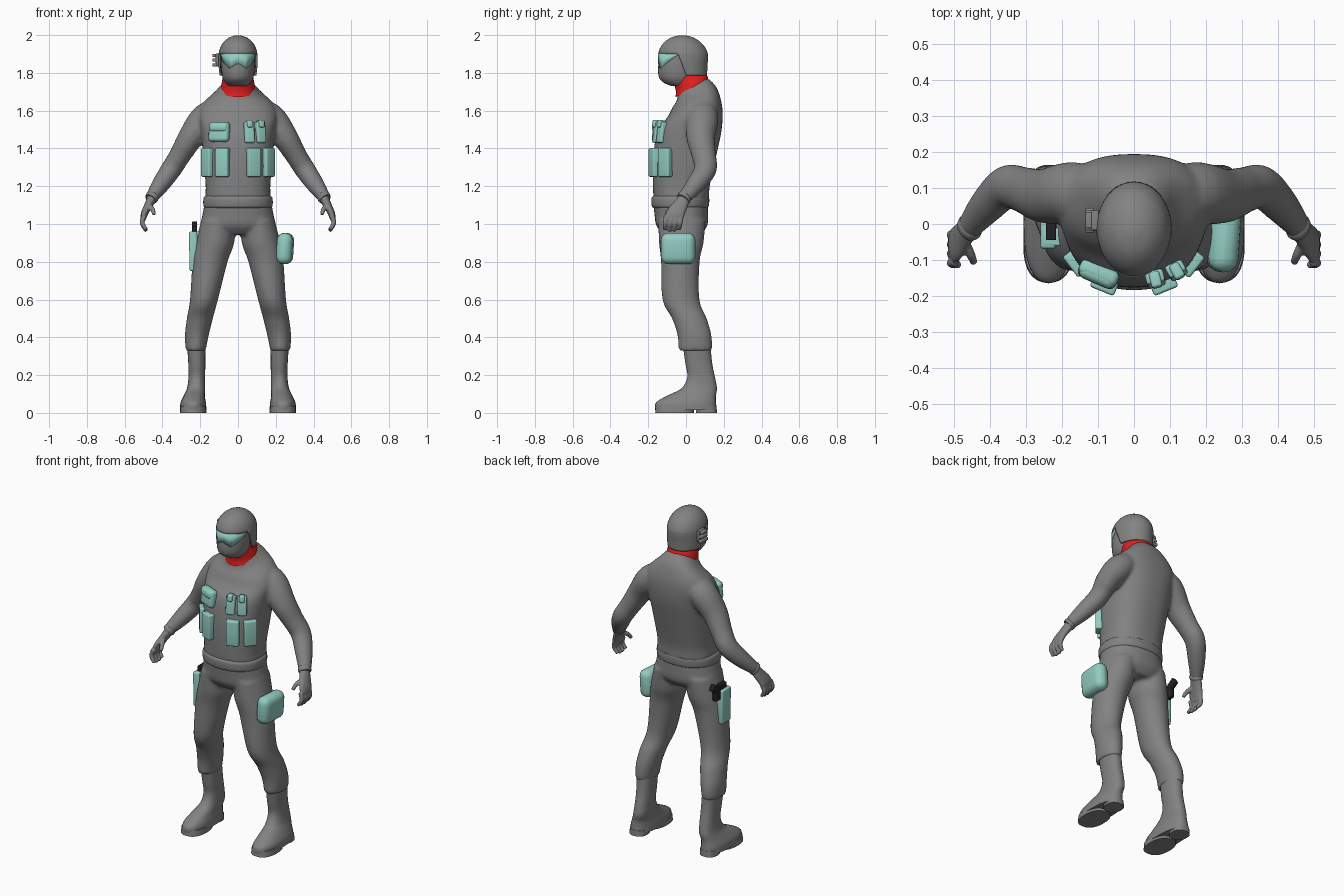
import bpy, bmesh, math
from mathutils import Vector

cube = bpy.data.objects.get("Cube")
if cube:
    bpy.data.objects.remove(cube, do_unlink=True)


def material(name, rgb):
    m = bpy.data.materials.new(name)
    m.use_nodes = True
    m.diffuse_color = (*rgb, 1)
    m.node_tree.nodes["Principled BSDF"].inputs["Base Color"].default_value = (*rgb, 1)
    return m


GRAY = material("uniform gray", (.225, .225, .225))
TEAL = material("pouch teal", (.29, .61, .54))
RED = material("collar red", (.78, .014, .014))
BLACK = material("grip black", (.015, .015, .017))


def finish(bm, name, mat, voxel=0, smooth=5, angle=40):
    """Turn a bmesh into an object; voxel fuses overlapping shapes."""
    bmesh.ops.recalc_face_normals(bm, faces=bm.faces)
    mesh = bpy.data.meshes.new(name)
    bm.to_mesh(mesh)
    bm.free()
    mesh.materials.append(mat)
    ob = bpy.data.objects.new(name, mesh)
    bpy.context.collection.objects.link(ob)
    if voxel:
        r = ob.modifiers.new("fuse", 'REMESH')
        r.mode, r.voxel_size, r.use_smooth_shade = 'VOXEL', voxel, True
        s = ob.modifiers.new("soften", 'SMOOTH')
        s.iterations, s.factor = smooth, .5
    else:
        bpy.ops.object.select_all(action='DESELECT')
        ob.select_set(True)
        bpy.context.view_layer.objects.active = ob
        bpy.ops.object.shade_smooth_by_angle(angle=math.radians(angle))
    return ob


def spline(rows, steps=4):
    """Smoothly interpolate rows of numbers."""
    out = []
    for i in range(len(rows) - 1):
        p = [rows[max(0, min(len(rows) - 1, i + k))] for k in (-1, 0, 1, 2)]
        for j in range(steps):
            t = j / steps
            out.append([b + .5 * t * (c - a + t * (2*a - 5*b + 4*c - d + t * (3*(b - c) + d - a)))
                        for a, b, c, d in zip(*p)])
    return out + [list(rows[-1])]


def skin(bm, frames, power=2, seg=32):
    """Bridge elliptical rings given as (centre, axis, axis)."""
    rings = []
    for c, u, v in frames:
        ring = []
        for k in range(seg):
            a = 2 * math.pi * k / seg
            ca, sa = math.cos(a), math.sin(a)
            ring.append(bm.verts.new(c + u * math.copysign(abs(ca) ** (2 / power), ca)
                                     + v * math.copysign(abs(sa) ** (2 / power), sa)))
        rings.append(ring)
    for lo, hi in zip(rings, rings[1:]):
        for k in range(seg):
            n = (k + 1) % seg
            bm.faces.new((lo[k], lo[n], hi[n], hi[k]))
    bm.faces.new(rings[0])
    bm.faces.new(rings[-1])


def loft(bm, rows, side=1, power=2, seg=32):
    """Level rings: x, y, z, half width, half depth, tilt."""
    rows = [tuple(r) + (0,) * (6 - len(r)) for r in rows]
    skin(bm, [(Vector((side * x, y, z)), Vector((w, 0, 0)), Vector((0, d, d * t)))
              for x, y, z, w, d, t in spline(rows)], power, seg)


def limb(bm, rows, side=1, seg=20):
    """Rings square to a path: x, y, z, half thickness, half breadth."""
    rows = spline(rows)
    pts = [Vector((side * r[0], r[1], r[2])) for r in rows]
    frames = []
    for i, r in enumerate(rows):
        t = (pts[min(i + 1, len(pts) - 1)] - pts[max(i - 1, 0)]).normalized()
        v = (Vector((0, 1, 0)) - t * t.y).normalized()
        frames.append((pts[i], v.cross(t) * r[3], v * r[4]))
    skin(bm, frames, seg=seg)


def box(name, loc, size, mat, rot=(0, 0, 0), bevel=.008):
    bm = bmesh.new()
    bmesh.ops.create_cube(bm, size=1)
    for v in bm.verts:
        v.co = Vector([c * s for c, s in zip(v.co, size)])
    bmesh.ops.bevel(bm, geom=bm.edges[:], offset=bevel, segments=4, profile=.5, affect='EDGES')
    ob = finish(bm, name, mat, angle=50)
    ob.location, ob.rotation_euler = loc, rot
    return ob


SIDES = (1, -1)

# Jacket with sleeves
bm = bmesh.new()
loft(bm, [(0, -.025, 1.13, .174, .147), (0, -.025, 1.2, .171, .15), (0, -.015, 1.3, .179, .161),
          (0, 0, 1.4, .187, .169), (0, .02, 1.5, .198, .169), (0, .048, 1.58, .208, .146, .1),
          (0, .055, 1.64, .182, .128, .2), (0, .055, 1.695, .12, .102, .35),
          (0, .035, 1.74, .078, .079, .42)], power=2.4, seg=48)
for s in SIDES:
    limb(bm, [(.11, .08, 1.6, .07, .08), (.178, .086, 1.553, .08, .086), (.25, .078, 1.458, .068, .076),
              (.308, .095, 1.362, .057, .064), (.355, .102, 1.288, .055, .06), (.412, .047, 1.205, .047, .05),
              (.46, -.012, 1.137, .032, .036)], s)
finish(bm, "jacket", GRAY, voxel=.01)

# Trousers
bm = bmesh.new()
loft(bm, [(0, -.03, 1.12, .175, .145), (0, -.025, 1.05, .188, .142), (0, -.022, .99, .195, .135),
          (0, -.02, .945, .13, .1)], power=2.2)
for s in SIDES:
    loft(bm, [(.105, -.022, 1.02, .09, .125), (.122, -.025, .9, .102, .118), (.148, -.03, .8, .093, .102),
              (.18, -.027, .6, .074, .098), (.202, .018, .5, .069, .092), (.218, .045, .41, .063, .09),
              (.224, .05, .33, .053, .09)], s)
finish(bm, "trousers", GRAY, voxel=.01)

# Belt
bm = bmesh.new()
loft(bm, [(0, -.03, 1.085, .174, .142), (0, -.03, 1.096, .183, .151), (0, -.03, 1.134, .183, .153),
          (0, -.03, 1.148, .174, .145)], power=2.2, seg=48)
finish(bm, "belt", GRAY, angle=60)

for s in SIDES:
    side = "left" if s > 0 else "right"
    # Boot with sole and heel
    bm = bmesh.new()
    loft(bm, [(.237, 0, .016, .07, .163), (.237, 0, .055, .067, .159), (.232, .028, .09, .056, .13),
              (.222, .07, .13, .048, .094), (.218, .08, .19, .044, .073), (.218, .068, .26, .045, .071),
              (.221, .057, .35, .048, .073)], s, power=2.3)
    finish(bm, side + "_boot", GRAY, angle=60)
    for part, y, w, d in (("sole", -.06, .07, .103), ("heel", .108, .052, .056)):
        bm = bmesh.new()
        loft(bm, [(.237, y, 0, w, d), (.237, y, .035, w * .96, d * .96)], s, power=2.4)
        finish(bm, side + "_" + part, GRAY)

    # Hand with fingers curled inward
    bm = bmesh.new()
    limb(bm, [(.45, -.003, 1.145, .028, .031), (.474, -.03, 1.1, .022, .04), (.495, -.056, 1.055, .019, .049),
              (.502, -.064, 1.025, .014, .047)], s)
    for i in range(4):
        y = -.104 + i * .026
        tip = .958 + .008 * abs(i - 1.5)
        limb(bm, [(.496, y, 1.045, .014, .014), (.507, y - .005, 1.005, .013, .013),
                  (.485, y - .01, tip, .01, .01)], s, 10)
    limb(bm, [(.474, -.045, 1.1, .016, .016), (.453, -.085, 1.078, .013, .013),
              (.444, -.107, 1.05, .01, .01)], s, 10)
    finish(bm, side + "_hand", GRAY, voxel=.0045, smooth=3)

    # Glove cuff
    bm = bmesh.new()
    limb(bm, [(.45, -.002, 1.148, .033, .036), (.456, -.009, 1.14, .036, .04),
              (.463, -.016, 1.131, .032, .036)], s)
    finish(bm, side + "_cuff", GRAY, angle=60)

# Collar
bm = bmesh.new()
loft(bm, [(0, .031, 1.708, .091, .087, .42), (0, .031, 1.74, .088, .085, .42), (0, .012, 1.787, .078, .08, .35)])
finish(bm, "collar", RED)

# Masked face
bm = bmesh.new()
loft(bm, [(0, -.033, 1.731, .05, .046), (0, -.04, 1.75, .068, .081), (0, -.043, 1.782, .083, .102),
          (0, -.04, 1.85, .09, .106), (0, -.03, 1.92, .088, .103)])
finish(bm, "face_mask", GRAY)

# Visor plate wrapped around the face, with a nose notch
bm = bmesh.new()
columns = []
for i in range(37):
    deg = -90 + i * 5
    a, d = math.radians(deg), abs(deg)
    low = 1.85 - .026 * d / 30 if d < 30 else 1.824 + .072 * (d - 30) / 60
    columns.append([bm.verts.new((.093 * math.sin(a), -.04 - .108 * math.cos(a), z)) for z in (low, 1.903)])
for p, q in zip(columns, columns[1:]):
    bm.faces.new((p[0], q[0], q[1], p[1]))
visor = finish(bm, "visor", TEAL)
visor.modifiers.new("thickness", 'SOLIDIFY').thickness = .005

# Helmet, face opening cut by a level brim and slanted cheek edges
bm = bmesh.new()
loft(bm, [(0, .005, 1.785, .097, .106), (0, -.008, 1.84, .103, .122), (0, -.015, 1.9, .103, .131),
          (0, -.018, 1.95, .086, .108), (0, -.02, 1.985, .051, .064), (0, -.02, 1.999, .012, .015)], seg=48)
corner, slant = Vector((0, -.042, 1.9)), Vector((0, .934, .357))
for normal in (Vector((0, 0, 1)), slant):
    bmesh.ops.bisect_plane(bm, geom=bm.verts[:] + bm.edges[:] + bm.faces[:],
                           plane_co=corner, plane_no=normal)
gap = []
for f in bm.faces:
    c = f.calc_center_median()
    if c.z < 1.786 or (c.z < 1.9 and (c - corner).dot(slant) < 0):
        gap.append(f)
bmesh.ops.delete(bm, geom=gap, context='FACES')
helmet = finish(bm, "helmet", GRAY)
helmet.modifiers.new("thickness", 'SOLIDIFY').thickness = .01

# Helmet side device
box("device_mount", (-.108, .01, 1.868), (.02, .055, .07), GRAY, bevel=.004)
for i, z in enumerate((1.842, 1.868, 1.892)):
    box("device_knob_%d" % i, (-.123, .01, z), (.024, .068 - .012 * i, .018), GRAY, bevel=.005)


def chest_box(name, x, z, size, lift=0, bevel=.008):
    """Seat a box on the curved chest, facing outward."""
    rx, ry, cy = (.188, .163, -.012) if z < 1.42 else (.2, .16, .008)
    a = math.asin(x / rx)
    normal = Vector((math.sin(a) / rx, -math.cos(a) / ry, 0)).normalized()
    y = cy - ry * math.cos(a) * 1.02
    pos = Vector((x, y, z)) + normal * (lift + size[1] * .1)
    box(name, pos, size, TEAL, (-.12 if z > 1.42 else 0, 0, math.atan2(normal.x, -normal.y)), bevel)


# Chest pouches
for x in (-.156, -.08, .08, .155):
    tag = "%s_%s" % ("left" if x > 0 else "right", "outer" if abs(x) > .1 else "inner")
    chest_box("lower_pouch_" + tag, x, 1.326, (.072, .044, .152))
for tag, x in (("inner", .058), ("outer", .116)):
    chest_box("upper_pouch_" + tag, x, 1.485, (.052, .036, .112))
    chest_box("upper_flap_" + tag, x, 1.53, (.03, .044, .04), .003)
chest_box("utility_pouch", -.097, 1.487, (.114, .046, .104), bevel=.018)
chest_box("utility_flap", -.097, 1.512, (.106, .05, .052), .002, .02)

# Thigh pouch
box("thigh_pouch", (.249, -.042, .87), (.084, .184, .166), TEAL, (0, .06, -.07), .04)

# Holster with pistol
box("holster", (-.236, -.026, .855), (.044, .086, .208), TEAL, (0, -.02, 0), .01)
box("holster_strap", (-.226, -.036, .945), (.055, .05, .03), TEAL, bevel=.006)
box("pistol_slide", (-.23, -.015, .965), (.028, .06, .05), BLACK, bevel=.004)
box("pistol_guard", (-.23, .03, .932), (.028, .05, .06), BLACK, bevel=.006)
box("pistol_grip", (-.23, .04, .97), (.028, .1, .042), BLACK, (.6, 0, 0), .006)
